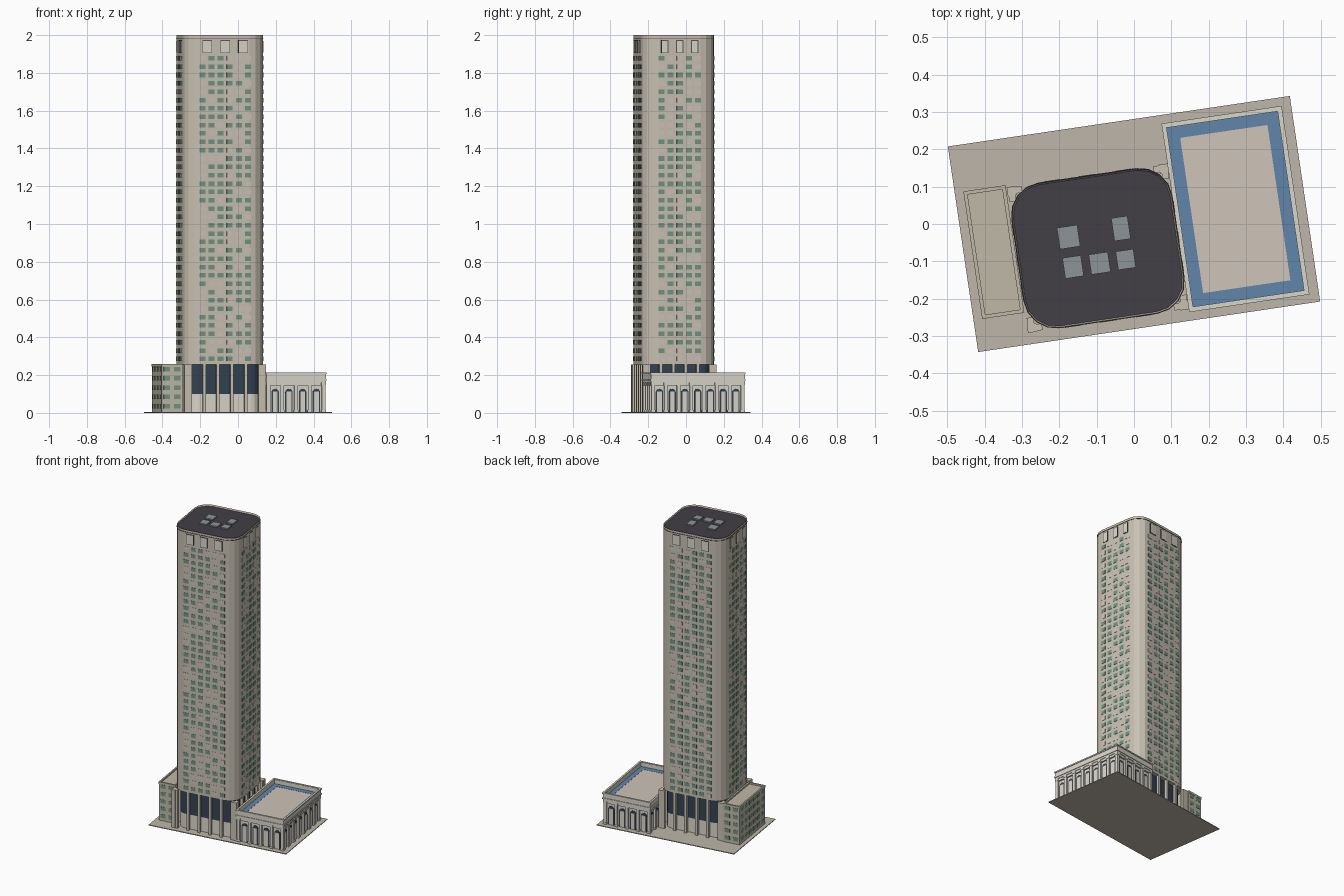
import bpy, bmesh, math, random
from mathutils import Matrix, Vector

if "Cube" in bpy.data.objects:
    bpy.data.objects.remove(bpy.data.objects["Cube"])

random.seed(4)
TURN = Matrix.Rotation(math.radians(8.4), 4, 'Z')   # the whole block is turned in plan


def mat(name, r, g, b):
    m = bpy.data.materials.new(name)
    m.diffuse_color = (r, g, b, 1)
    m.use_nodes = True
    m.node_tree.nodes["Principled BSDF"].inputs["Base Color"].default_value = m.diffuse_color
    return m


STONE = mat("stone", .58, .53, .45)
PALE = mat("pale_stone", .70, .67, .60)
TAN = mat("tan_stone", .52, .48, .38)
PAVING = mat("paving", .51, .47, .40)
GREEN = mat("green_glass", .17, .29, .22)
BLIND = mat("blind", .62, .55, .48)
NAVY = mat("navy_glass", .035, .055, .085)
DARK = mat("dark_roof", .055, .05, .06)
METAL = mat("roof_metal", .27, .30, .31)
BLUE = mat("blue_trim", .12, .24, .40)
FRAME = mat("dark_frame", .10, .10, .09)


def finish(name, bm, m):
    bmesh.ops.recalc_face_normals(bm, faces=bm.faces)
    bm.transform(TURN)
    me = bpy.data.meshes.new(name)
    bm.to_mesh(me)
    bm.free()
    me.materials.append(m)
    ob = bpy.data.objects.new(name, me)
    bpy.context.collection.objects.link(ob)
    return ob


def add_box(bm, lo, hi, mtx=Matrix()):
    c = (Vector(lo) + Vector(hi)) / 2
    s = Vector(hi) - Vector(lo)
    bmesh.ops.create_cube(bm, size=1, matrix=mtx @ Matrix.Translation(c) @ Matrix.Diagonal((*s, 1)))


def boxes(name, items, m):
    bm = bmesh.new()
    for it in items:
        add_box(bm, *it)
    return finish(name, bm, m)


def prism(bm, pts, z0, z1, mtx=Matrix()):
    f = bm.faces.new([bm.verts.new(mtx @ Vector((x, y, z0))) for x, y in pts])
    ext = bmesh.ops.extrude_face_region(bm, geom=[f], use_keep_orig=True)
    d = mtx.to_3x3() @ Vector((0, 0, z1 - z0))
    for v in ext["geom"]:
        if isinstance(v, bmesh.types.BMVert):
            v.co += d


def rounded(cx, cy, hx, hy, r, n=4):
    pts = []
    for q, (sx, sy) in enumerate(((1, 1), (-1, 1), (-1, -1), (1, -1))):
        for i in range(n + 1):
            a = math.pi / 2 * (q + i / n)
            pts.append((cx + sx * (hx - r) + r * math.cos(a), cy + sy * (hy - r) + r * math.sin(a)))
    return pts


def sides(cx, cy, hx, hy):
    """Face frames: x along the wall, y into the building, z up. Front, right, back, left."""
    out = []
    for k in range(4):
        d, w = (hy, hx) if k % 2 == 0 else (hx, hy)
        out.append((Matrix.Translation((cx, cy, 0)) @ Matrix.Rotation(k * math.pi / 2, 4, 'Z')
                    @ Matrix.Translation((0, -d, 0)), w))
    return out


def rim(x0, x1, y0, y1, t, z0, z1):
    return [((x0, y0, z0), (x1, y0 + t, z1)), ((x0, y1 - t, z0), (x1, y1, z1)),
            ((x0, y0 + t, z0), (x0 + t, y1 - t, z1)), ((x1 - t, y0 + t, z0), (x1, y1 - t, z1))]


# paved ground plate
boxes("ground_plate", [((-.4625, -.278, 0), (.4625, .278, .005))], PAVING)

# tower shaft with a thin parapet and sunken roof
CX, CY, HX, HY = -.105, -.05, .216, .195
bm = bmesh.new()
prism(bm, rounded(CX, CY, HX, HY, .085), .255, 2.0)
bm.normal_update()
top = max(bm.faces, key=lambda f: f.calc_center_median().z)
bmesh.ops.inset_region(bm, faces=[top], thickness=.004)
bmesh.ops.translate(bm, verts=top.verts, vec=(0, 0, -.012))
finish("tower_shaft", bm, STONE)
bm = bmesh.new()
prism(bm, rounded(CX, CY, HX - .004, HY - .004, .081), 1.986, 1.99)
finish("tower_roof", bm, DARK)
bm = bmesh.new()
prism(bm, rounded(CX, CY, HX + .002, HY + .002, .087), 1.982, 1.986)
finish("parapet_line", bm, FRAME)

# roof machinery
units = []
for x, y, w, d in ((-.175, -.035, .055, .058), (-.035, -.012, .044, .062), (-.163, -.115, .05, .056),
                   (-.092, -.105, .052, .054), (-.022, -.095, .048, .05)):
    p = TURN.inverted() @ Vector((x, y, 0))
    units.append(((p.x - w / 2, p.y - d / 2, 1.988), (p.x + w / 2, p.y + d / 2, 1.998)))
boxes("roof_units", units, METAL)

# tower windows, crown openings and base colonnade on all four sides
green, blind, crown, crown_pane, columns = [], [], [], [], []
for k, (mtx, w) in enumerate(sides(CX, CY, HX, HY)):
    n, cw, cs = ((6, .052, .096) if k % 2 == 0 else (5, .038, .08))
    for c in range(n):
        x = (c - (n - 1) / 2) * .0488
        for r in range(37):
            z = .286 + r * .0442
            item = ((x - .016, -.0015, z - .012), (x + .016, .004, z + .012), mtx)
            (green if random.random() < .72 else blind).append(item)
    for c in (-1, 0, 1):
        x = c * cs
        crown.append(((x - cw / 2, -.002, 1.905), (x + cw / 2, .004, 1.974), mtx))
        crown_pane.append(((x - cw / 2 + .004, -.003, 1.909), (x + cw / 2 - .004, .004, 1.970), mtx))
    for c in range(6):
        x = (c - 2.5) * (w - .03) / 2.5
        columns.append(((x - .008, 0, .005), (x + .008, .018, .255), mtx))
    # stepped corner piers
    columns.append(((-w - .002, -.002, .005), (-w + .022, .022, .255), mtx))
boxes("tower_windows", green, GREEN)
boxes("tower_blinds", blind, BLIND)
boxes("crown_frames", crown, FRAME)
boxes("crown_panes", crown_pane, PALE)
boxes("base_columns", columns, STONE)

# recessed lobby: pale wall below, dark glass above
for name, z0, z1, m in (("lobby_wall", .005, .10, PALE), ("lobby_glass", .10, .255, NAVY)):
    bm = bmesh.new()
    prism(bm, rounded(CX, CY, HX - .025, HY - .025, .05), z0, z1)
    finish(name, bm, m)

# left annex
AX0, AX1, AY0, AY1 = -.437, -.325, -.19, .151
boxes("annex_body", [((AX0, AY0, .005), (AX1, AY1, .25))], TAN)
boxes("annex_parapet", rim(AX0 - .002, AX1, AY0 - .002, AY1 + .002, .01, .245, .26), TAN)
wins = []
for k, (mtx, w) in enumerate(sides((AX0 + AX1) / 2, (AY0 + AY1) / 2, (AX1 - AX0) / 2, (AY1 - AY0) / 2)):
    if k == 1:
        continue
    n = 6 if k == 3 else 2
    for c in range(n):
        x = (c - (n - 1) / 2) * .055
        for r in range(5):
            z = .036 + r * .049
            wins.append(((x - .017, -.0015, z - .012), (x + .017, .004, z + .012), mtx))
boxes("annex_windows", wins, GREEN)

# right pavilion: body, parapet, roof with blue border
PX0, PX1, PY0, PY1 = .115, .433, -.251, .251
boxes("pavilion_body", [((PX0 + .014, PY0 + .014, .005), (PX1 - .014, PY1 - .014, .18))], PALE)
boxes("pavilion_roof", [((PX0 + .04, PY0 + .04, .178), (PX1 - .04, PY1 - .04, .183))], BLIND)
boxes("roof_border", rim(PX0 + .008, PX1 - .008, PY0 + .008, PY1 - .008, .033, .176, .184), BLUE)
boxes("pavilion_parapet", rim(PX0, PX1, PY0, PY1, .009, .16, .21), PALE)
boxes("pavilion_cornice", rim(PX0 - .003, PX1 + .004, PY0 - .004, PY1 + .004, .012, .172, .180)
      + rim(PX0 - .003, PX1 + .004, PY0 - .004, PY1 + .004, .012, .206, .214), PALE)
boxes("pavilion_frieze", rim(PX0 + .004, PX1 - .004, PY0 + .004, PY1 - .004, .012, .145, .165), PALE)

# pavilion arcade: pilasters with caps, arched windows and door panels
pil, doors = [], []
arches = bmesh.new()
arch = [(-.02, .005), (.02, .005)] + [(.02 * math.cos(i * math.pi / 10), .108 + .02 * math.sin(i * math.pi / 10))
                                     for i in range(11)]
for k, (mtx, w) in enumerate(sides((PX0 + PX1) / 2, 0, (PX1 - PX0) / 2, PY1)):
    n = 4 if k % 2 == 0 else 7
    bay = (2 * w - .024) / n
    for c in range(n + 1):
        x = (c - n / 2) * bay
        pil.append(((x - .009, .002, .005), (x + .009, .016, .16), mtx))
        pil.append(((x - .012, 0, .005), (x + .012, .016, .016), mtx))
        pil.append(((x - .012, 0, .148), (x + .012, .016, .16), mtx))
    for c in range(n):
        x = (c - (n - 1) / 2) * bay
        up = mtx @ Matrix.Translation((x, 0, 0)) @ Matrix.Rotation(math.pi / 2, 4, 'X')
        prism(arches, arch, -.016, -.011, up)
        doors.append(((x - .013, .009, .005), (x + .013, .015, .112), mtx))
boxes("pavilion_pilasters", pil, PALE)
boxes("pavilion_doors", doors, PALE)
finish("pavilion_arches", arches, NAVY)
